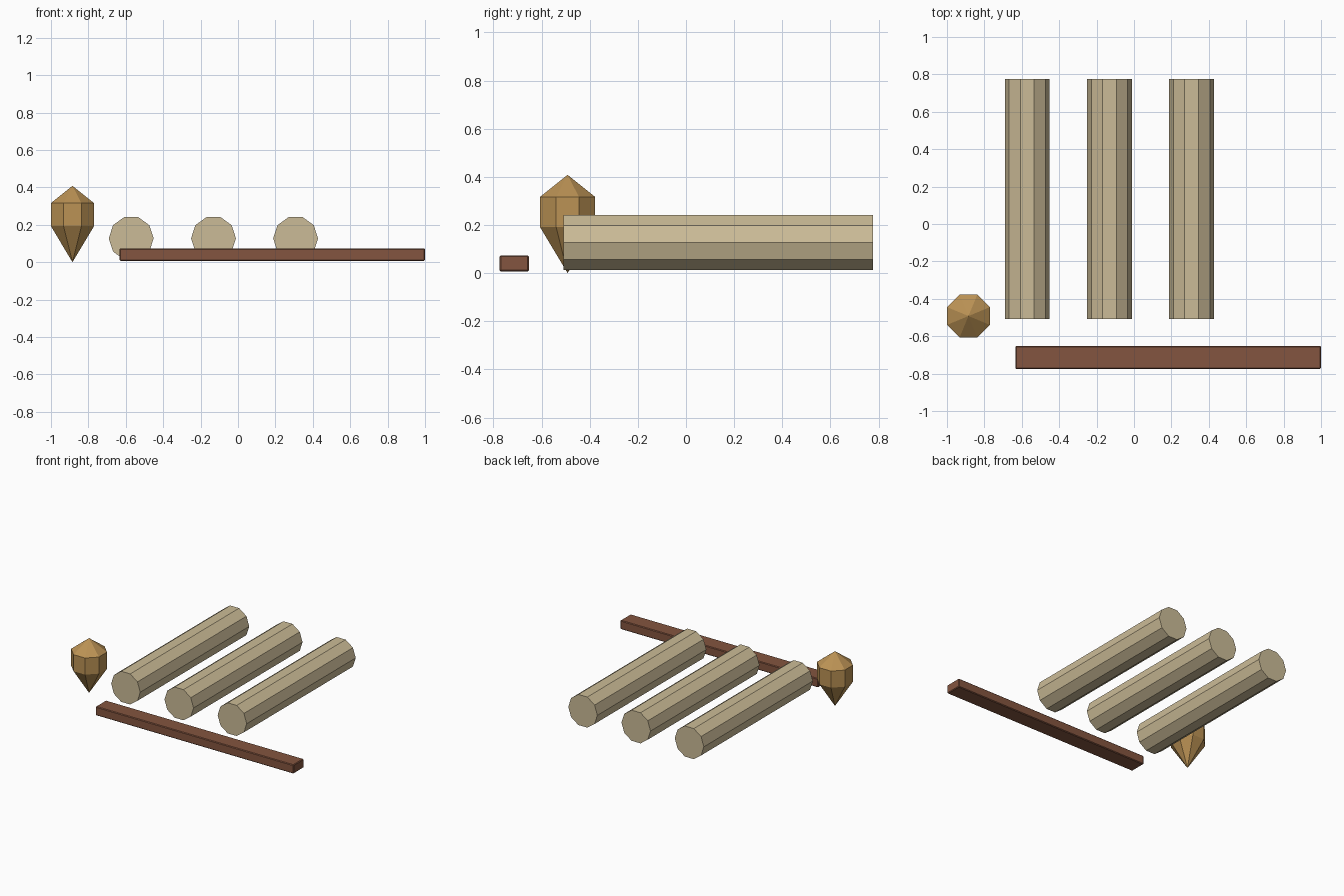
import bpy, bmesh, math
from mathutils import Matrix

if "Cube" in bpy.data.objects:
    bpy.data.objects.remove(bpy.data.objects["Cube"])


def material(name, color):
    m = bpy.data.materials.new(name)
    m.diffuse_color = (*color, 1)
    m.use_nodes = True
    m.node_tree.nodes["Principled BSDF"].inputs["Base Color"].default_value = m.diffuse_color
    return m


PALE_WOOD = material("pale wood", (0.60, 0.50, 0.31))
RED_WOOD = material("red brown wood", (0.23, 0.09, 0.05))
BRASS = material("brass", (0.50, 0.29, 0.09))


def add_object(name, bm, mat):
    bmesh.ops.recalc_face_normals(bm, faces=bm.faces)
    mesh = bpy.data.meshes.new(name)
    bm.to_mesh(mesh)
    bm.free()
    mesh.materials.append(mat)
    obj = bpy.data.objects.new(name, mesh)
    bpy.context.collection.objects.link(obj)
    return obj


# Three ten-sided log rollers lying along y
for i, x in enumerate((-0.571, -0.131, 0.308)):
    bm = bmesh.new()
    bmesh.ops.create_cone(bm, cap_ends=True, segments=10, radius1=0.12,
                          radius2=0.12, depth=1.285)
    bm.verts.ensure_lookup_table()
    # Put a corner at each side, so the top and bottom are flat
    corner = math.atan2(bm.verts[0].co.y, bm.verts[0].co.x)
    bm.transform(Matrix.Rotation(math.pi / 2, 4, 'X') @ Matrix.Rotation(-corner, 4, 'Z'))
    obj = add_object(f"roller_{i + 1}", bm, PALE_WOOD)
    obj.location = (x, 0.134, 0.127)

# Lever beam with slightly eased edges
bm = bmesh.new()
bmesh.ops.create_cube(bm, size=1)
bm.transform(Matrix.Diagonal((1.634, 0.122, 0.066, 1)))
beam = add_object("lever_beam", bm, RED_WOOD)
beam.location = (0.183, -0.7135, 0.04)
bevel = beam.modifiers.new("eased edges", 'BEVEL')
bevel.width = 0.005
bevel.segments = 1

# Plumb bob: octagonal body, low cap and long point
SIDES = 8
RADIUS = 0.115 / math.cos(math.pi / SIDES)
bm = bmesh.new()
tip = bm.verts.new((0, 0, 0))
apex = bm.verts.new((0, 0, 0.408))
low, high = [
    [bm.verts.new((RADIUS * math.cos((k + 0.5) * math.tau / SIDES),
                   RADIUS * math.sin((k + 0.5) * math.tau / SIDES), z))
     for k in range(SIDES)]
    for z in (0.192, 0.316)]
for k in range(SIDES):
    n = (k + 1) % SIDES
    bm.faces.new((tip, low[n], low[k]))
    bm.faces.new((low[k], low[n], high[n], high[k]))
    bm.faces.new((high[k], high[n], apex))
bob = add_object("plumb_bob", bm, BRASS)
bob.location = (-0.885, -0.492, 0)
